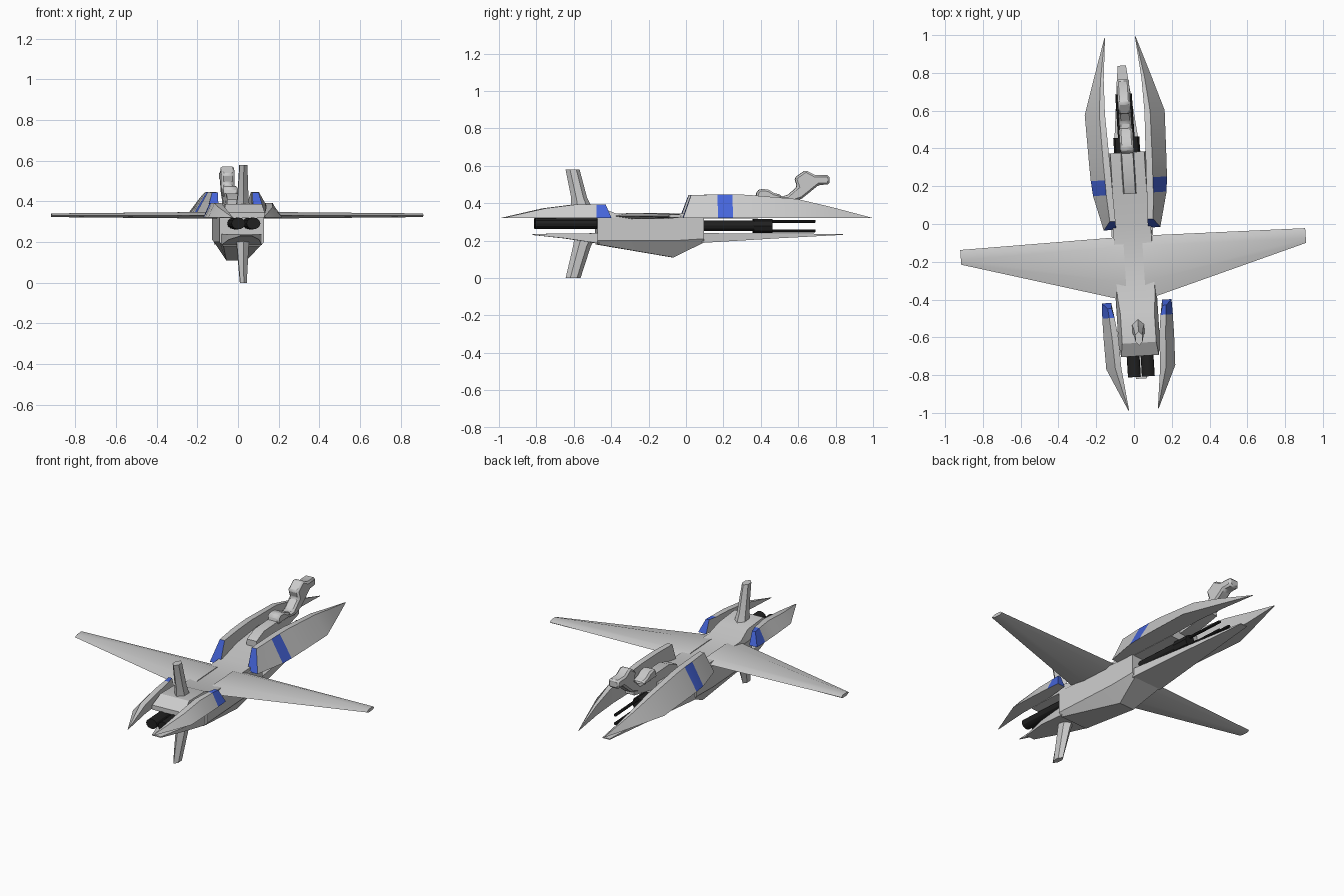
import bpy, bmesh, math

if "Cube" in bpy.data.objects:
    bpy.data.objects.remove(bpy.data.objects["Cube"])

YAW = math.radians(3.62)   # the whole craft sits slightly turned
OFFSET = (-0.012, 0, 0)

blue = bpy.data.materials.new("blue_trim")
blue.diffuse_color = (0.06, 0.13, 0.7, 1)
blue.use_nodes = True
blue.node_tree.nodes["Principled BSDF"].inputs["Base Color"].default_value = blue.diffuse_color
black = bpy.data.materials.new("gun_black")
black.diffuse_color = (0.015, 0.015, 0.015, 1)
black.use_nodes = True
black.node_tree.nodes["Principled BSDF"].inputs["Base Color"].default_value = black.diffuse_color


def finish(name, bm, mats=(), mirror=False):
    bmesh.ops.recalc_face_normals(bm, faces=bm.faces)
    me = bpy.data.meshes.new(name)
    bm.to_mesh(me)
    bm.free()
    ob = bpy.data.objects.new(name, me)
    bpy.context.collection.objects.link(ob)
    for m in mats:
        me.materials.append(m)
    ob.location = OFFSET
    ob.rotation_euler = (0, 0, YAW)
    if mirror:
        ob.modifiers.new("mirror", 'MIRROR').use_mirror_merge = False
    return ob


def loft(name, rings, mats=(), mirror=False, trim=()):
    """Skin rings of 3D points; trim lists (span, side) faces using slot 1, span 'a'/'b' are caps."""
    bm = bmesh.new()
    vs = [[bm.verts.new(p) for p in r] for r in rings]
    n = len(rings[0])
    for i in range(len(vs) - 1):
        for j in range(n):
            k = (j + 1) % n
            f = bm.faces.new((vs[i][j], vs[i][k], vs[i + 1][k], vs[i + 1][j]))
            f.material_index = int((i, j) in trim)
    bm.faces.new(vs[0]).material_index = int('a' in trim)
    bm.faces.new(vs[-1]).material_index = int('b' in trim)
    return finish(name, bm, mats, mirror)


def box_ring(y, half, z0, z1, top=None):
    t = half if top is None else top
    return [(-half, y, z0), (half, y, z0), (t, y, z1), (-t, y, z1)]


def pod_ring(y, inner, outer, top_out, zt, slant=0):
    return [(inner, y, 0.32), (outer, y, 0.32),
            (top_out, y + slant, zt), (inner, y + slant, zt)]


def tube(name, x, z, y0, y1, rx, rz, sides=12, mirror=True):
    ring = lambda y: [(x + rx * math.cos(2 * math.pi * i / sides), y,
                       z + rz * math.sin(2 * math.pi * i / sides)) for i in range(sides)]
    return loft(name, [ring(y0), ring(y1)], [black], mirror)


def side_profile(name, pts, half):
    """Extrude a (y, z) outline across x with slightly bevelled edges."""
    ob = loft(name, [[(-half, y, z) for y, z in pts], [(half, y, z) for y, z in pts]])
    b = ob.modifiers.new("bevel", 'BEVEL')
    b.width, b.segments = 0.01, 1
    return ob


# Lower hull with a keel break
def hull_ring(y, zc, bottom, zb):
    return [(-0.11, y, 0.325), (-0.11, y, zc), (-bottom, y, zb),
            (bottom, y, zb), (0.11, y, zc), (0.11, y, 0.325)]


loft("lower_hull", [hull_ring(-0.48, 0.2, 0.09, 0.18),
                    hull_ring(-0.07, 0.2, 0.05, 0.11),
                    hull_ring(0.09, 0.21, 0.09, 0.19)])

# Upper deck running the length of the body
loft("upper_deck", [box_ring(y, h, 0.318, z, t) for y, h, z, t in (
    (-0.70, 0.10, 0.345, 0.10), (-0.63, 0.11, 0.387, 0.09), (-0.47, 0.11, 0.38, 0.09),
    (-0.38, 0.11, 0.345, 0.10), (0.0, 0.10, 0.345, 0.10), (0.15, 0.10, 0.375, 0.09),
    (0.38, 0.10, 0.39, 0.09))])

# Lower jaws, front and rear
loft("front_jaw", [box_ring(-0.47, 0.10, 0.185, 0.24), box_ring(-0.65, 0.075, 0.212, 0.238),
                   box_ring(-0.82, 0.028, 0.23, 0.236)])
loft("rear_jaw", [box_ring(0.08, 0.10, 0.188, 0.24), box_ring(0.48, 0.06, 0.212, 0.238),
                  box_ring(0.84, 0.022, 0.231, 0.236)])

# Long rear pods with blue intake face and band
loft("rear_pod", [pod_ring(-0.025, 0.085, 0.15, 0.115, 0.443, 0.045),
                  pod_ring(0.16, 0.09, 0.195, 0.125, 0.447),
                  pod_ring(0.24, 0.092, 0.202, 0.127, 0.447),
                  pod_ring(0.32, 0.095, 0.205, 0.13, 0.445),
                  pod_ring(0.59, 0.105, 0.212, 0.135, 0.422),
                  pod_ring(0.77, 0.10, 0.155, 0.117, 0.38),
                  pod_ring(0.993, 0.079, 0.082, 0.081, 0.322)],
     [None, blue], True, {'a', (1, 1)})

# Shorter front pods with blue rear end
loft("front_pod", [pod_ring(-0.985, 0.076, 0.08, 0.078, 0.322),
                   pod_ring(-0.76, 0.103, 0.183, 0.135, 0.373),
                   pod_ring(-0.60, 0.108, 0.187, 0.142, 0.393),
                   pod_ring(-0.49, 0.122, 0.187, 0.15, 0.393),
                   pod_ring(-0.41, 0.135, 0.185, 0.155, 0.393, -0.03)],
     [None, blue], True, {'b', (3, 1), (3, 2)})


# Tapered wings
def wing_ring(x, front, back, zm, t):
    c = back - front
    return [(x, front, zm), (x, front + 0.3 * c, zm - t), (x, back - 0.15 * c, zm - t),
            (x, back, zm), (x, back - 0.15 * c, zm + t), (x, front + 0.3 * c, zm + t)]


loft("wing", [wing_ring(0.05, -0.405, -0.065, 0.332, 0.017),
              wing_ring(0.915, -0.158, -0.08, 0.332, 0.009)], mirror=True)


# Upper and lower fins
def fin_ring(z, front, back, half):
    c = back - front
    return [(0, front, z), (half, front + 0.3 * c, z), (half, back - 0.25 * c, z),
            (0, back, z), (-half, back - 0.25 * c, z), (-half, front + 0.3 * c, z)]


loft("upper_fin", [fin_ring(0.37, -0.615, -0.50, 0.033), fin_ring(0.43, -0.615, -0.53, 0.026),
                   fin_ring(0.58, -0.645, -0.57, 0.019)])
loft("lower_fin", [fin_ring(0.23, -0.595, -0.48, 0.033), fin_ring(0.17, -0.605, -0.51, 0.028),
                   fin_ring(0.0, -0.645, -0.565, 0.016)])

# Rear spine beam, sensor turret and raised tail arm
loft("rear_spine", [box_ring(0.16, 0.035, 0.37, 0.41, 0.03), box_ring(0.24, 0.037, 0.36, 0.44, 0.03),
                    box_ring(0.40, 0.037, 0.36, 0.44, 0.03), box_ring(0.60, 0.03, 0.40, 0.43, 0.025)])
side_profile("sensor_turret", [(0.37, 0.42), (0.38, 0.465), (0.40, 0.477), (0.44, 0.473),
                               (0.47, 0.455), (0.51, 0.445), (0.51, 0.42)], 0.036)
side_profile("tail_arm", [(0.48, 0.415), (0.50, 0.44), (0.54, 0.44), (0.596, 0.488),
                          (0.58, 0.535), (0.64, 0.577), (0.69, 0.55), (0.767, 0.55),
                          (0.767, 0.5), (0.71, 0.498), (0.62, 0.425), (0.56, 0.405)], 0.033)

# Front twin cannons
tube("front_cannon", 0.037, 0.292, -0.81, -0.46, 0.034, 0.029)

# Rear gun assembly with four slim barrels
tube("rear_gun_tube", 0.035, 0.28, 0.08, 0.37, 0.03, 0.028)
tube("rear_gun_housing", 0.035, 0.278, 0.36, 0.46, 0.034, 0.038, 8)
for label, z in (("upper", 0.303), ("lower", 0.252)):
    tube(label + "_rear_barrel", 0.035, z, 0.45, 0.69, 0.009, 0.008, 8)

# Smooth shading with sharp edges kept
for ob in bpy.context.scene.objects:
    ob.select_set(True)
    bpy.context.view_layer.objects.active = ob
bpy.ops.object.shade_smooth_by_angle(angle=math.radians(30))
